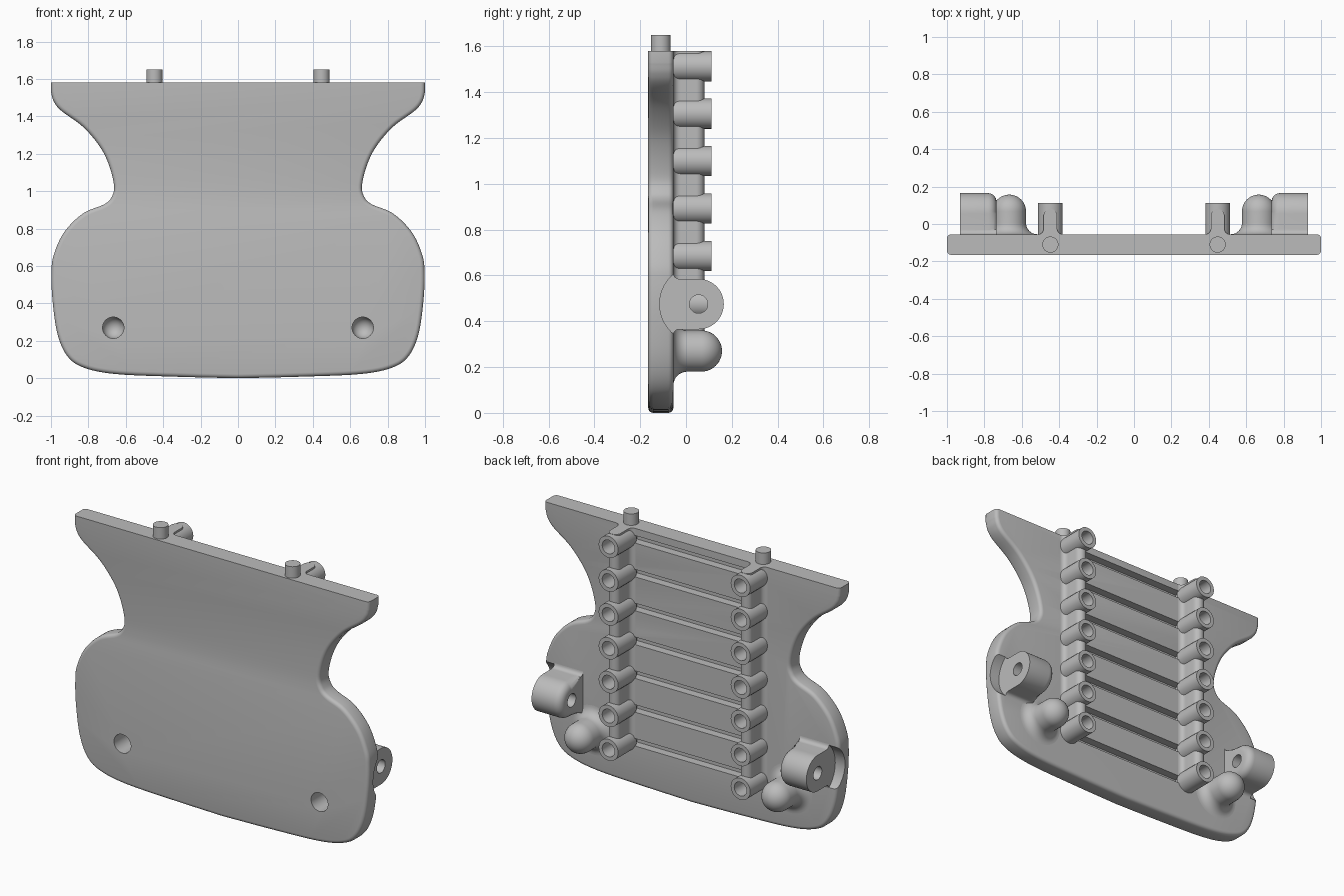
import bpy, bmesh, math
from mathutils import Vector, Matrix

if "Cube" in bpy.data.objects:
    bpy.data.objects.remove(bpy.data.objects["Cube"])

grey = bpy.data.materials.new("light_grey")
grey.use_nodes = True
grey.diffuse_color = (0.5, 0.5, 0.5, 1)
grey.node_tree.nodes["Principled BSDF"].inputs["Base Color"].default_value = (0.5, 0.5, 0.5, 1)

FRONT, BACK, TOP = -0.165, -0.055, 1.58
RAIL_X = 0.447
LEVELS = [0.271 + 0.207 * i for i in range(7)]
LUG_Y, LUG_Z = 0.055, 0.475
DOME_X, DOME_Z, DOME_Y = 0.667, 0.27, 0.067


def arc(cx, cy, r, a0, a1, n=8):
    angles = [math.radians(a0 + (a1 - a0) * i / n) for i in range(n + 1)]
    return [(cx + r * math.cos(a), cy + r * math.sin(a)) for a in angles]


def prism(bm, points, offset):
    """Extrude a planar loop of 3D points along an offset."""
    face = bm.faces.new([bm.verts.new(p) for p in points])
    new = bmesh.ops.extrude_face_region(bm, geom=[face])["geom"]
    verts = [v for v in new if isinstance(v, bmesh.types.BMVert)]
    bmesh.ops.translate(bm, verts=verts, vec=offset)


def revolve(bm, profile, x, z, steps=40):
    """Spin (radius, y) points about a line parallel to y."""
    verts = [bm.verts.new((x + r, y, z)) for r, y in profile]
    edges = [bm.edges.new(pair) for pair in zip(verts, verts[1:])]
    bmesh.ops.spin(bm, geom=verts + edges, cent=(x, 0, z), axis=(0, 1, 0),
                   angle=math.tau, steps=steps, use_merge=False)
    bmesh.ops.remove_doubles(bm, verts=bm.verts, dist=0.0002)


def box(bm, low, high):
    low, high = Vector(low), Vector(high)
    mat = Matrix.Translation((low + high) / 2) @ Matrix.Diagonal((*(high - low), 1))
    bmesh.ops.create_cube(bm, size=1, matrix=mat)


def cylinder(bm, centre, axis, radius, depth, sides=40):
    turn = Vector((0, 0, 1)).rotation_difference(Vector(axis)).to_matrix().to_4x4()
    bmesh.ops.create_cone(bm, cap_ends=True, segments=sides, radius1=radius,
                          radius2=radius, depth=depth,
                          matrix=Matrix.Translation(centre) @ turn)


def finish(name, bm, mirror=True, cutter=None):
    """Make an object, mirror it, carve it and shade it."""
    bmesh.ops.recalc_face_normals(bm, faces=bm.faces)
    mesh = bpy.data.meshes.new(name)
    bm.to_mesh(mesh)
    bm.free()
    mesh.materials.append(grey)
    obj = bpy.data.objects.new(name, mesh)
    bpy.context.collection.objects.link(obj)
    bpy.ops.object.select_all(action='DESELECT')
    obj.select_set(True)
    bpy.context.view_layer.objects.active = obj
    if mirror:
        mod = obj.modifiers.new("mirror", 'MIRROR')
        mod.use_mirror_merge = False
        bpy.ops.object.modifier_apply(modifier=mod.name)
    if cutter:
        mod = obj.modifiers.new("cut", 'BOOLEAN')
        mod.operation, mod.solver, mod.object = 'DIFFERENCE', 'EXACT', cutter
        bpy.ops.object.modifier_apply(modifier=mod.name)
        bpy.data.objects.remove(cutter)
    bpy.ops.object.shade_smooth_by_angle(angle=math.radians(35))
    return obj


def add_grooves(bm):
    for z in LEVELS:
        box(bm, (-0.405, BACK - 0.05, z - 0.023), (0.405, BACK + 0.025, z + 0.023))


def arch(half, crest, flare, corner):
    """Rounded rib section (across, y) with concave feet on the plate."""
    right = [(half + flare, BACK - 0.015)]
    right += arc(half + flare, BACK + flare, flare, 270, 180, 6)
    right += arc(half - corner, crest - corner, corner, 0, 90, 12)
    left = [(-u, y) for u, y in reversed(right)]
    return right + (left[1:] if corner == half else left)


def smooth_path(points, n=6):
    """Catmull-Rom path through the points."""
    p = [Vector(q) for q in points]
    p = [2 * p[0] - p[1]] + p + [2 * p[-1] - p[-2]]
    path = []
    for a, b, c, d in zip(p, p[1:], p[2:], p[3:]):
        for i in range(n):
            t = i / n
            path.append(0.5 * (2 * b + (c - a) * t + (2 * a - 5 * b + 4 * c - d) * t * t
                               + (3 * b - a - 3 * c + d) * t ** 3))
    return path + [p[-2]]


# Plate: waisted outline, rounded rim, flat top edge
side = smooth_path([(1, 1.53), (0.985, 1.48), (0.945, 1.43), (0.83, 1.345), (0.74, 1.24),
                    (0.69, 1.14), (0.663, 1.03), (0.675, 0.97), (0.715, 0.93), (0.83, 0.88),
                    (0.93, 0.78), (0.985, 0.66), (0.997, 0.57), (0.992, 0.42), (0.965, 0.235),
                    (0.91, 0.115), (0.82, 0.055), (0.65, 0.022), (0.33, 0.008), (0, 0)])
side = [Vector((1, 1.75))] + side
outline = [(p.x, FRONT, p.y) for p in side]
outline += [(-x, y, z) for x, y, z in reversed(outline[:-1])]
bm = bmesh.new()
prism(bm, outline, (0, BACK - FRONT, 0))
rim = [e for e in bm.edges if abs(e.verts[0].co.y - e.verts[1].co.y) < 0.001]
bmesh.ops.bevel(bm, geom=rim, offset=0.022, segments=4, profile=0.5, affect='EDGES')
cut = bmesh.ops.bisect_plane(bm, geom=bm.verts[:] + bm.edges[:] + bm.faces[:],
                             plane_co=(0, 0, TOP), plane_no=(0, 0, 1), clear_outer=True)
bmesh.ops.holes_fill(bm, edges=[e for e in bm.edges if e.is_boundary], sides=0)

cuts = bmesh.new()
add_grooves(cuts)
for s in (-1, 1):
    cylinder(cuts, (s * DOME_X, -0.1, DOME_Z), (0, 1, 0), 0.057, 0.2)
    cylinder(cuts, (s * 1.03, LUG_Y, LUG_Z), (1, 0, 0), 0.17, 0.2, 64)
finish("plate", bm, False, finish("plate_cutter", cuts, False))

# Rails, bored behind each tube and notched at the groove ends
bm = bmesh.new()
prism(bm, [(RAIL_X + u, y, LEVELS[0]) for u, y in arch(0.036, 0.08, 0.03, 0.036)],
      (0, 0, TOP - LEVELS[0]))
cuts = bmesh.new()
add_grooves(cuts)
for s in (-1, 1):
    for z in LEVELS:
        cylinder(cuts, (s * RAIL_X, 0.09, z), (0, 1, 0), 0.043, 0.22)
finish("rails", bm, True, finish("rail_cutter", cuts, False))

# Open tubes along the rails
bm = bmesh.new()
for z in LEVELS:
    revolve(bm, [(0.066, BACK - 0.01), (0.066, 0.112), (0.042, 0.112),
                 (0.042, -0.02), (0, -0.02)], RAIL_X, z, 32)
finish("rail_tubes", bm)

# Hollow domes with flared feet
bm = bmesh.new()
shell = [(0.15, BACK - 0.002)] + arc(0.15, BACK + 0.06, 0.06, 270, 180)
shell += arc(0, DOME_Y, 0.09, 0, 90, 12)
socket = arc(0, DOME_Y, 0.057, 90, 0, 10) + [(0.057, FRONT + 0.004)]
revolve(bm, shell, DOME_X, DOME_Z)
revolve(bm, socket, DOME_X, DOME_Z)
finish("domes", bm)

# Pivot lugs, rounded on the inner end and bored sideways
bm = bmesh.new()
prism(bm, [(0.735, y, LUG_Z + u) for u, y in arch(0.11, 0.165, 0.025, 0.11)], (0.195, 0, 0))
inner = [e for e in bm.edges
         if all(v.co.x < 0.74 and v.co.y > BACK + 0.02 for v in e.verts)]
bmesh.ops.bevel(bm, geom=inner, offset=0.045, segments=5, profile=0.5, affect='EDGES')
cuts = bmesh.new()
for s in (-1, 1):
    cylinder(cuts, (s * 0.83, LUG_Y, LUG_Z), (1, 0, 0), 0.04, 0.4)
finish("pivot_lugs", bm, True, finish("lug_cutter", cuts, False))

# Locating pegs on the top edge
bm = bmesh.new()
cylinder(bm, (RAIL_X, -0.11, 1.6), (0, 0, 1), 0.043, 0.1)
finish("top_pegs", bm)
